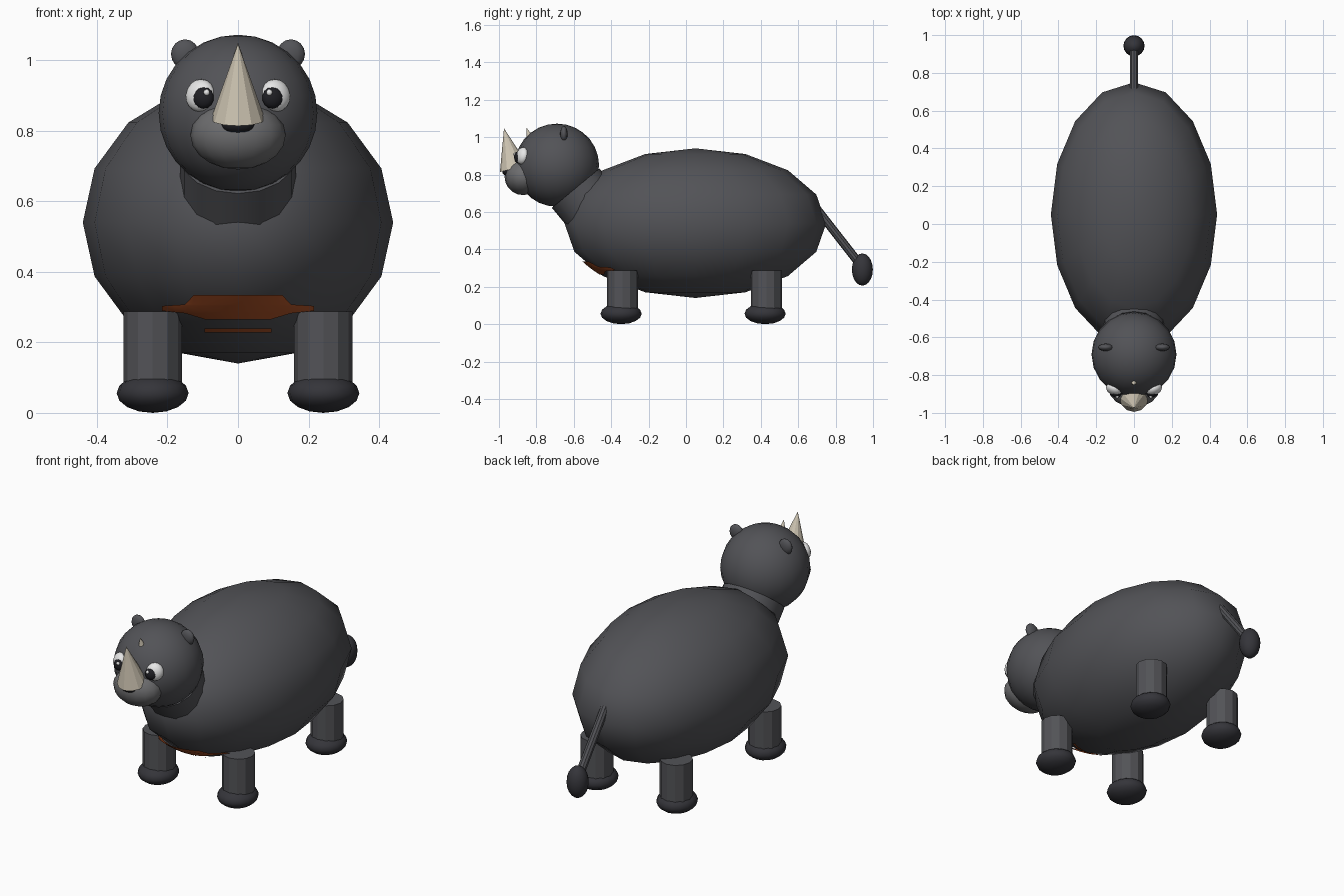
import bpy, bmesh, math
from mathutils import Vector

cube = bpy.data.objects.get("Cube")
if cube:
    bpy.data.objects.remove(cube, do_unlink=True)


def material(name, r, g, b):
    m = bpy.data.materials.new(name)
    m.use_nodes = True
    m.diffuse_color = (r, g, b, 1)
    m.node_tree.nodes["Principled BSDF"].inputs["Base Color"].default_value = (r, g, b, 1)
    return m


HIDE = material("hide grey", .085, .086, .095)
HOOF = material("hoof charcoal", .035, .035, .042)
MUZZLE = material("muzzle grey", .15, .15, .155)
HORN = material("horn ivory", .62, .56, .45)
BELLY = material("belly rust", .42, .085, .02)
WHITE = material("eye white", .85, .85, .85)
BLACK = material("pupil black", .014, .014, .018)


def finish(bm, name, mat, smooth):
    mesh = bpy.data.meshes.new(name)
    for f in bm.faces:
        f.smooth = smooth
    bm.to_mesh(mesh)
    bm.free()
    mesh.materials.append(mat)
    obj = bpy.data.objects.new(name, mesh)
    bpy.context.collection.objects.link(obj)
    return obj


def ball(name, mat, loc, radii, seg=16, rings=10, aim=None):
    """Ellipsoid; with aim, its local z axis points along that direction."""
    bm = bmesh.new()
    bmesh.ops.create_uvsphere(bm, u_segments=seg, v_segments=rings, radius=1)
    for v in bm.verts:
        v.co = Vector(a * b for a, b in zip(v.co, radii))
    if aim:
        bm.transform(Vector(aim).to_track_quat('Z', 'Y').to_matrix().to_4x4())
    obj = finish(bm, name, mat, True)
    obj.location = loc
    return obj


def rod(name, mat, start, end, r1, r2, seg=12, smooth=False):
    """Cylinder or cone between two points."""
    a, b = Vector(start), Vector(end)
    bm = bmesh.new()
    bmesh.ops.create_cone(bm, cap_ends=True, segments=seg, radius1=r1, radius2=r2,
                          depth=(b - a).length)
    bm.transform((b - a).to_track_quat('Z', 'Y').to_matrix().to_4x4())
    obj = finish(bm, name, mat, False)
    obj.location = (a + b) / 2
    if smooth:
        for p in obj.data.polygons:
            p.use_smooth = len(p.vertices) == 4
    return obj


# Body, neck and head
CENTRE, RADII = Vector((0, .05, .54)), Vector((.44, .70, .40))
ball("body", HIDE, CENTRE, RADII, 16, 8)
rod("neck", HIDE, (0, -.46, .57), (0, -.59, .727), .165, .165, 16, True)
ball("head", HIDE, (0, -.69, .85), (.225, .225, .222), 20, 14)


# Belly marking laid over the front underside of the body
def belly_patch(name, rows, columns=12):
    bm = bmesh.new()
    grid = []
    for z, half in rows:
        line = []
        for i in range(columns + 1):
            x = half * (2 * i / columns - 1)
            w = 1 - (x / RADII.x) ** 2 - ((z - CENTRE.z) / RADII.z) ** 2
            p = Vector((x, CENTRE.y - RADII.y * math.sqrt(max(w, 0)), z))
            line.append(bm.verts.new(CENTRE + (p - CENTRE) * 1.003))
        grid.append(line)
    for top, low in zip(grid, grid[1:]):
        for i in range(columns):
            bm.faces.new((top[i], low[i], low[i + 1], top[i + 1]))
    return finish(bm, name, BELLY, True)


belly_patch("belly_patch", [(.335, .125), (.308, .15), (.304, .215), (.29, .215),
                            (.283, .15), (.265, .09)])
belly_patch("belly_strip", [(.24, .095), (.229, .095)])

# Muzzle, nose and horns
ball("muzzle", MUZZLE, (0, -.87, .787), (.135, .10, .097))
ball("nose", BLACK, (0, -.95, .818), (.05, .033, .028), 12, 8)
rod("front_horn", HORN, (0, -.92, .832), (0, -.973, 1.047), .077, 0, 12)
rod("rear_horn", HORN, (0, -.825, .965), (0, -.852, 1.05), .03, 0, 10)

# Paired parts
for side, s in (("left", 1), ("right", -1)):
    ball(side + "_ear", HIDE, (s * .15, -.653, 1.017), (.04, .02, .042), 12, 8)
    ball(side + "_eye", WHITE, (s * .107, -.875, .90), (.044, .047, .03), 16, 10,
         (s * .45, -.87, .2))
    ball(side + "_pupil", BLACK, (s * .098, -.898, .893), (.031, .031, .02), 14, 8,
         (s * .3, -.95, .05))
    ball(side + "_eye_glint", WHITE, (s * .089, -.915, .908), (.009, .009, .009), 8, 6)
    for end, y in (("front", -.34), ("back", .43)):
        x = s * .242
        rod(f"{end}_{side}_leg", HIDE, (x, y, .08), (x, y, .288), .083, .083, 12)
        ball(f"{end}_{side}_foot", HOOF, (x, y - .007, .056), (.102, .11, .056), 16, 8)

# Tail with tuft
rod("tail", HIDE, (0, .70, .615), (0, .93, .32), .023, .023, 10)
ball("tail_tuft", HOOF, (0, .943, .292), (.056, .056, .086), 16, 10)
